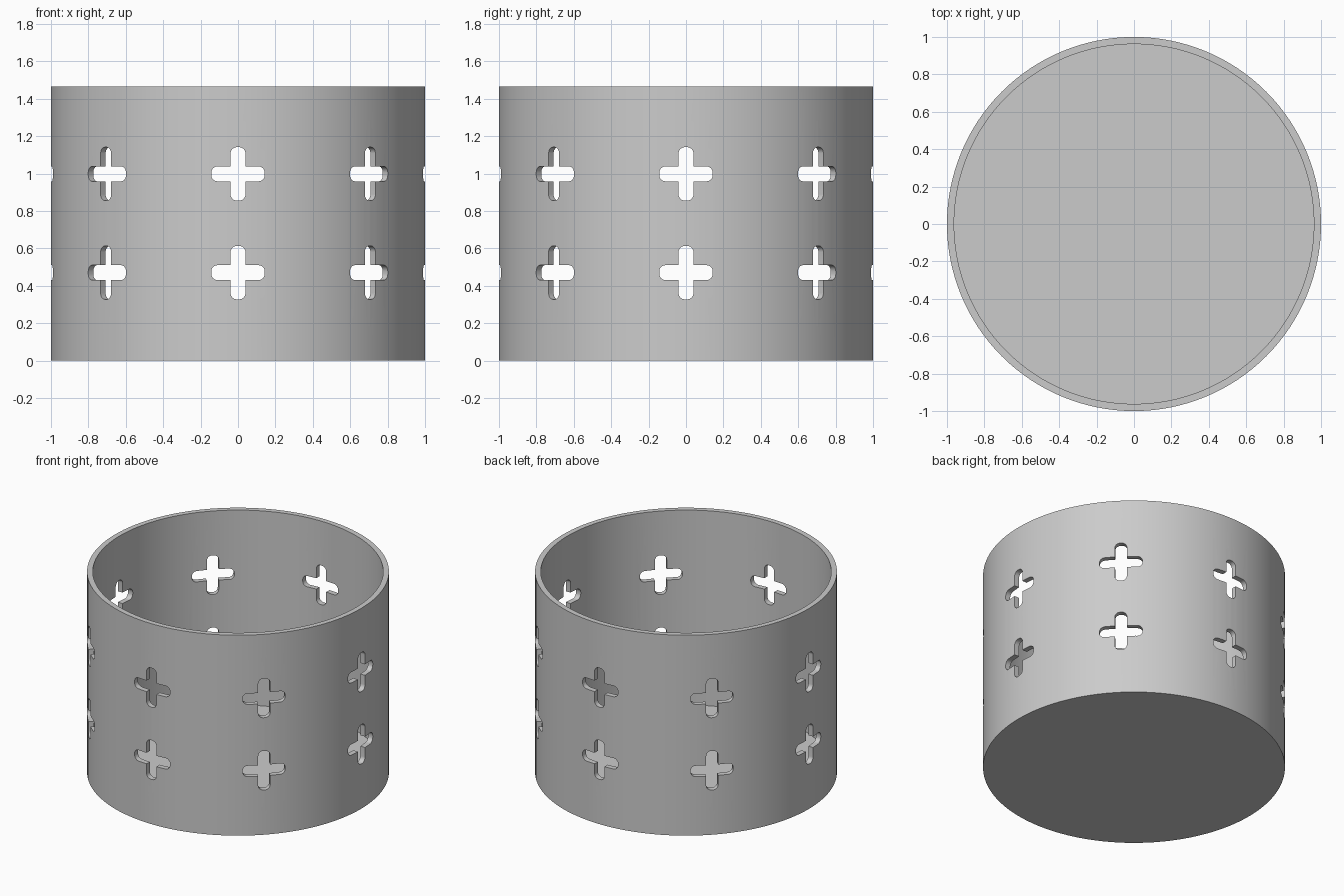
import bpy, bmesh
from math import pi, sin, cos
from mathutils import Matrix, Vector

RADIUS, HEIGHT, WALL, FLOOR = 1.0, 1.465, 0.038, 0.04
ROWS = (0.47, 0.998)                     # heights of the cross openings
COLUMNS = 8
ARM, HALF, ROUND = 0.143, 0.04, 0.034    # arm reach, half width, corner radius

cube = bpy.data.objects.get("Cube")
if cube:
    bpy.data.objects.remove(cube, do_unlink=True)


def make_object(name, bm):
    bmesh.ops.recalc_face_normals(bm, faces=bm.faces)
    mesh = bpy.data.meshes.new(name)
    bm.to_mesh(mesh)
    bm.free()
    obj = bpy.data.objects.new(name, mesh)
    bpy.context.collection.objects.link(obj)
    return obj


def cross_outline():
    """Plus shape with rounded arm ends and sharp inner corners."""
    points = []
    for quarter in range(4):
        turn = Matrix.Rotation(quarter * pi / 2, 2)
        arm = [Vector((HALF, -HALF))]
        for side in (-1, 1):
            centre = Vector((ARM - ROUND, side * (HALF - ROUND)))
            start = -pi / 2 if side < 0 else 0
            for i in range(7):
                a = start + i * pi / 12
                arm.append(centre + ROUND * Vector((cos(a), sin(a))))
        points += [turn @ p for p in arm]
    return points


# Cup: solid cylinder, rim inset and pushed down to leave the floor
bm = bmesh.new()
bmesh.ops.create_cone(bm, cap_ends=True, segments=128, radius1=RADIUS, radius2=RADIUS,
                      depth=HEIGHT, matrix=Matrix.Translation((0, 0, HEIGHT / 2)))
top = max(bm.faces, key=lambda f: f.calc_center_median().z)
bmesh.ops.inset_individual(bm, faces=[top], thickness=WALL, use_even_offset=True)
bore = bmesh.ops.extrude_discrete_faces(bm, faces=[top])["faces"][0]
bmesh.ops.translate(bm, verts=bore.verts, vec=(0, 0, FLOOR - HEIGHT))
cup = make_object("perforated_cup", bm)

# Cutters: extruded crosses aimed outward around the wall
bm = bmesh.new()
outline = cross_outline()
for z in ROWS:
    for k in range(COLUMNS):
        spin = Matrix.Rotation(k * 2 * pi / COLUMNS, 4, 'Z')
        face = bm.faces.new([bm.verts.new(spin @ Vector((RADIUS - 0.2, p.x, z + p.y)))
                             for p in outline])
        side = bmesh.ops.extrude_face_region(bm, geom=[face], use_keep_orig=True)["geom"]
        bmesh.ops.translate(bm, vec=spin @ Vector((0.4, 0, 0)),
                            verts=[v for v in side if isinstance(v, bmesh.types.BMVert)])
cutter = make_object("cross_cutter", bm)
cutter.hide_render = True

# Cut the openings
cut = cup.modifiers.new("cross_openings", 'BOOLEAN')
cut.operation, cut.solver, cut.object = 'DIFFERENCE', 'EXACT', cutter
bpy.ops.object.select_all(action='DESELECT')
bpy.context.view_layer.objects.active = cup
cup.select_set(True)
bpy.ops.object.modifier_apply(modifier=cut.name)
bpy.data.objects.remove(cutter, do_unlink=True)

# Plain grey
grey = bpy.data.materials.new("light_grey")
grey.use_nodes = True
colour = (0.6, 0.6, 0.6, 1)
grey.diffuse_color = colour
grey.node_tree.nodes["Principled BSDF"].inputs["Base Color"].default_value = colour
cup.data.materials.clear()
cup.data.materials.append(grey)

bpy.ops.object.shade_smooth_by_angle(angle=pi / 6)
